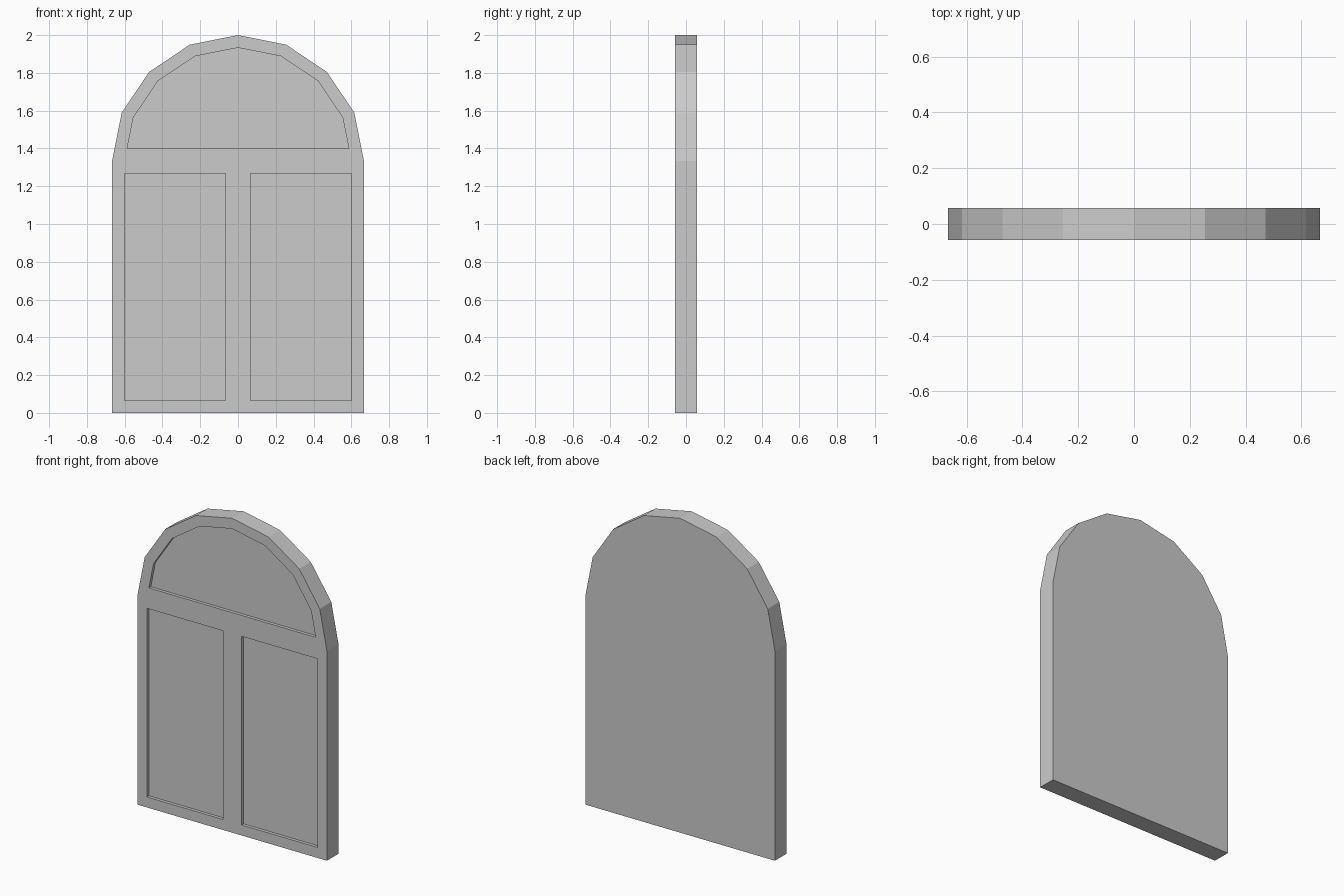
import bpy, bmesh, math

if "Cube" in bpy.data.objects:
    bpy.data.objects.remove(bpy.data.objects["Cube"])

R, RIM, SPRING = 2 / 3, 1 / 15, 4 / 3   # arch radius, border width, arch centre height
HALF, RECESS = 0.058, 0.02              # half thickness, panel depth


def arc(radius):
    """Eight-sided half circle, right to left."""
    return [(radius * math.cos(math.pi * i / 8), SPRING + radius * math.sin(math.pi * i / 8))
            for i in range(9)]


def prism(name, outline, y0, y1):
    """Extrude an x-z outline from y0 to y1."""
    bm = bmesh.new()
    face = bm.faces.new([bm.verts.new((x, y0, z)) for x, z in outline])
    ext = bmesh.ops.extrude_face_region(bm, geom=[face])["geom"]
    bmesh.ops.translate(bm, vec=(0, y1 - y0, 0),
                        verts=[v for v in ext if isinstance(v, bmesh.types.BMVert)])
    bmesh.ops.recalc_face_normals(bm, faces=bm.faces)
    mesh = bpy.data.meshes.new(name)
    bm.to_mesh(mesh)
    bm.free()
    obj = bpy.data.objects.new(name, mesh)
    bpy.context.collection.objects.link(obj)
    return obj


# Arched slab
door = prism("arched_door", [(-R, 0), (R, 0)] + arc(R), -HALF, HALF)

# Outlines of the recessed panels: two lower rectangles and the fan above
inner = R - RIM
panels = {}
for side, s in (("left", -1), ("right", 1)):
    panels[side] = [(s * RIM, RIM), (s * inner, RIM),
                    (s * inner, SPRING - RIM), (s * RIM, SPRING - RIM)]
rim = arc(inner)
t = RIM / (rim[1][1] - SPRING)
sill_x = rim[0][0] + t * (rim[1][0] - rim[0][0])
panels["fan"] = [(sill_x, SPRING + RIM)] + rim[1:-1] + [(-sill_x, SPRING + RIM)]

# Cut the panels into the front face
bpy.context.view_layer.objects.active = door
for name, outline in panels.items():
    cutter = prism(name + "_panel_cutter", outline, -HALF - 0.1, -HALF + RECESS)
    cutter.hide_render = True
    mod = door.modifiers.new(name + "_panel", "BOOLEAN")
    mod.operation, mod.solver, mod.object = "DIFFERENCE", "EXACT", cutter
    bpy.ops.object.modifier_apply(modifier=mod.name)
    bpy.data.objects.remove(cutter)
